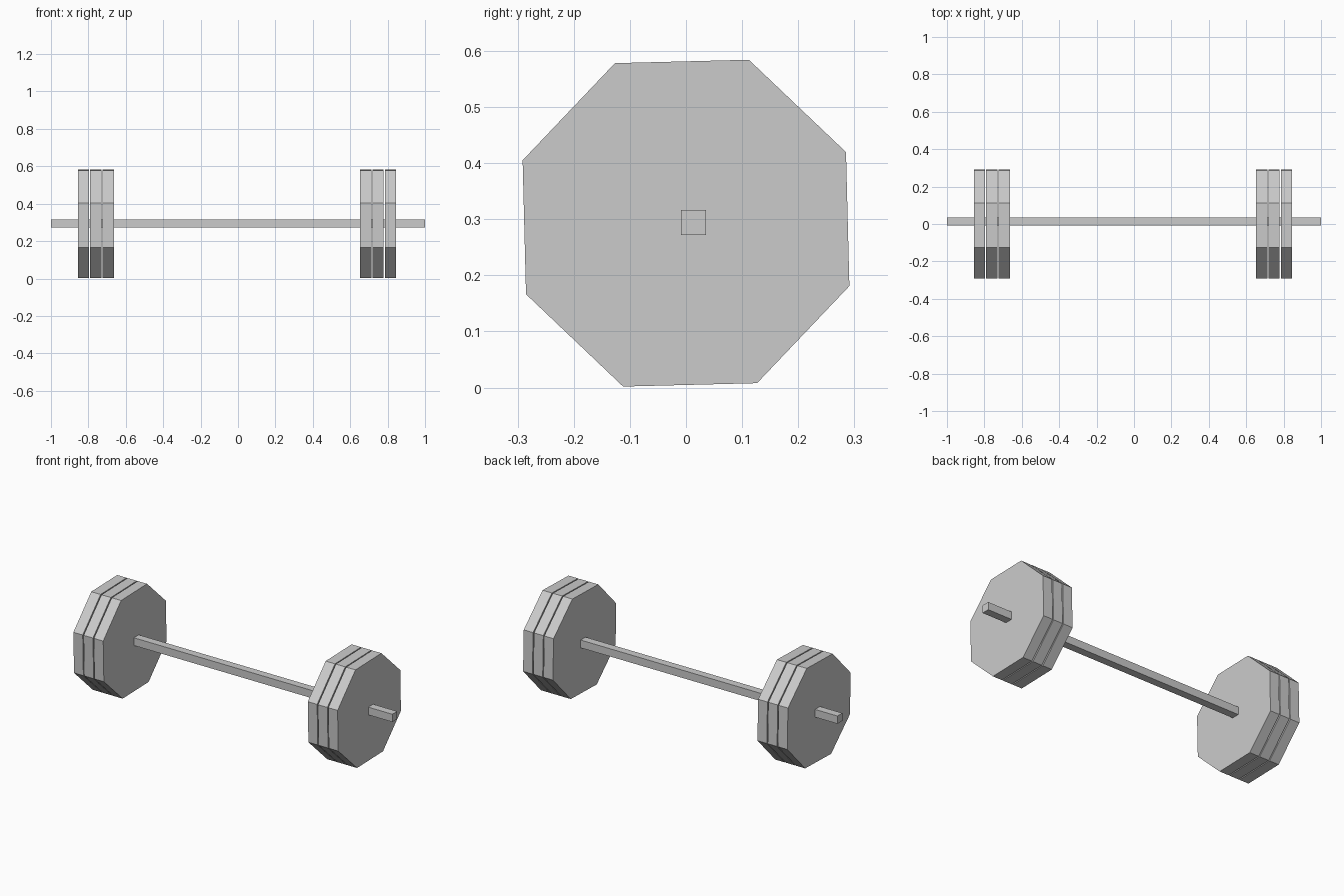
import bpy, bmesh, math
from mathutils import Matrix

if "Cube" in bpy.data.objects:
    bpy.data.objects.remove(bpy.data.objects["Cube"])

grey = bpy.data.materials.new("plain grey")
grey.diffuse_color = (0.6, 0.6, 0.6, 1)
grey.use_nodes = True
grey.node_tree.nodes["Principled BSDF"].inputs["Base Color"].default_value = grey.diffuse_color


def add_object(name, bm, location):
    mesh = bpy.data.meshes.new(name)
    bm.to_mesh(mesh)
    bm.free()
    mesh.materials.append(grey)
    obj = bpy.data.objects.new(name, mesh)
    obj.location = location
    bpy.context.collection.objects.link(obj)
    return obj


def add_plate(name, x):
    # Octagonal disc, axis along x, turned slightly about the bar
    bm = bmesh.new()
    bmesh.ops.create_cone(bm, cap_ends=True, segments=8, radius1=0.312,
                          radius2=0.312, depth=0.06)
    # Put the first corner at a known angle, then map local z -> x, x -> y, y -> z
    first = bm.verts[:][0].co
    turn = math.radians(68.95) - math.atan2(first.y, first.x)
    axes = Matrix(((0, 0, 1), (1, 0, 0), (0, 1, 0))).to_4x4()
    bm.transform(axes @ Matrix.Rotation(turn, 4, 'Z'))
    add_object(name, bm, (x, 0, 0.293))


# Square bar, slightly off the plate centres
bm = bmesh.new()
bmesh.ops.create_cube(bm, size=1)
bm.transform(Matrix.Diagonal((2.0, 0.045, 0.045, 1)))
add_object("bar", bm, (0, 0.0135, 0.294))

# Three weight plates on each end
for side, centre in (("left", -0.76), ("right", 0.749)):
    for i in (-1, 0, 1):
        add_plate(f"{side}_plate_{i + 2}", centre + i * 0.066)
